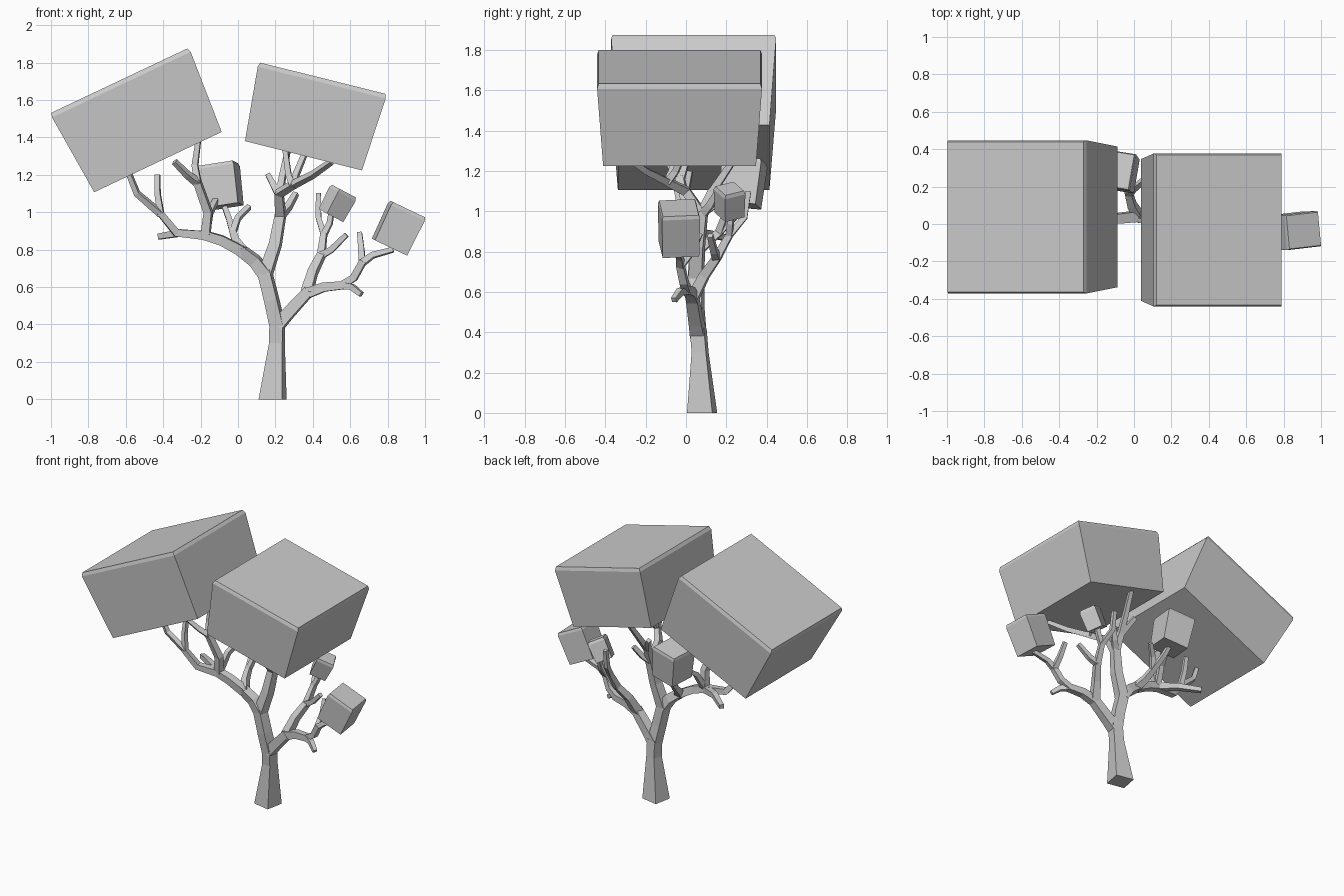
import bpy
import bmesh
from math import radians
from mathutils import Euler, Vector

cube = bpy.data.objects.get("Cube")
if cube:
    bpy.data.objects.remove(cube, do_unlink=True)

grey = bpy.data.materials.new("pale_grey")
grey.use_nodes = True
grey_color = (.6, .6, .6, 1)
grey.diffuse_color = grey_color
grey.node_tree.nodes["Principled BSDF"].inputs["Base Color"].default_value = grey_color

CORNERS = ((-1, -1), (1, -1), (1, 1), (-1, 1))
trunk_turn = Euler((0, 0, radians(-11))).to_matrix()
trunk_side = trunk_turn @ Vector((1, 0, 0))
trunk_depth = trunk_turn @ Vector((0, 1, 0))


def rectangle(center, side, depth, half_side, half_depth):
    return [center + side * half_side * a + depth * half_depth * b for a, b in CORNERS]


def loft(name, rings):
    """Closed, flat-shaded skin over a list of four-point rings."""
    bm = bmesh.new()
    loops = [[bm.verts.new(point) for point in ring] for ring in rings]
    for lower, upper in zip(loops, loops[1:]):
        for i in range(len(lower)):
            j = (i + 1) % len(lower)
            bm.faces.new((lower[i], lower[j], upper[j], upper[i]))
    bm.faces.new(loops[0])
    bm.faces.new(loops[-1])
    bmesh.ops.recalc_face_normals(bm, faces=bm.faces)
    mesh = bpy.data.meshes.new(name)
    bm.to_mesh(mesh)
    bm.free()
    mesh.materials.append(grey)
    bpy.context.collection.objects.link(bpy.data.objects.new(name, mesh))


def limb(name, parent, *path, tip=.013):
    """Tapering four-sided branch that grows out of the end of its parent."""
    origin, heading, parent_half = parent
    start = min(parent_half, tip * 1.5)
    points = [origin - heading * parent_half * .7] + [Vector(p) for p in path]
    last = len(points) - 1
    side = trunk_side
    rings = []
    for i, point in enumerate(points):
        tangent = (points[min(i + 1, last)] - points[max(i - 1, 0)]).normalized()
        if i == 0 and abs(tangent.dot(side)) > .8:
            side = trunk_depth
        side = (side - tangent * side.dot(tangent)).normalized()
        half = start + (tip - start) * i / last
        rings.append(rectangle(point, side, tangent.cross(side), half, half))
    loft(name, rings)
    return points[-1], tangent, tip


def foliage(name, base, size, depth, height, lean, yaw=0, roll=0, flare=.004, lip=.018):
    """Box widening upward, capped by a thin chamfered lid."""
    turn = Euler((radians(roll), radians(lean), 0)).to_matrix()
    turn = turn @ Euler((0, 0, radians(yaw))).to_matrix()
    side, front, up = turn.col
    levels = ((0, -flare), (height, 0), (height + lip, -lip / 3))
    loft(name, [rectangle(Vector(base) + up * rise, side, front,
                          size / 2 + grow, depth / 2 + grow)
                for rise, grow in levels])


# Trunk with a flared foot
trunk_top = Vector((.21, .06, .42))
trunk_levels = ((Vector((.185, .08, 0)), .064), (Vector((.208, .07, .3)), .036), (trunk_top, .036))
loft("trunk", [rectangle(center, trunk_side, trunk_depth, half, half)
               for center, half in trunk_levels])
trunk = trunk_top, Vector((0, 0, 1)), .036

# Main limbs
left_limb = limb("left_limb", trunk, (.18, .05, .53), (.14, .05, .69), tip=.034)
left_bough = limb("left_bough", left_limb, (.09, .05, .74), (.01, .04, .8), tip=.028)
left_arm = limb("left_arm", left_bough, (-.09, .03, .85), (-.19, .03, .88), tip=.024)
middle_bough = limb("middle_bough", left_limb, (.2, .06, .83), (.23, .08, 1), tip=.026)
right_limb = limb("right_limb", trunk, (.26, .05, .45), (.38, .03, .58), tip=.028)
right_arm = limb("right_arm", right_limb, (.46, .02, .6), (.57, 0, .61), tip=.021)

# Twigs on the left arm
limb("left_stub", left_arm, (-.3, .1, .89), (-.42, .19, .87), tip=.015)
left_outer_branch = limb("left_outer_branch", left_arm, (-.33, .01, .89), (-.42, -.02, 1), tip=.017)
limb("left_outer_twig", left_outer_branch, (-.43, 0, 1.1), (-.43, .02, 1.2))
limb("left_far_twig", left_outer_branch, (-.54, -.04, 1.1), (-.58, -.05, 1.2))
left_upright = limb("left_upright", left_arm, (-.16, .01, 1), (-.22, -.03, 1.17), tip=.019)
limb("left_upright_twig", left_upright, (-.27, -.06, 1.2), (-.34, -.1, 1.27))
limb("left_top_twig", left_upright, (-.23, 0, 1.25), (-.21, 0, 1.4))
limb("left_box_twig", left_arm, (-.15, .1, 1), (-.1, .25, 1.1))

# Twigs on the inner side of the left bough
inner_branch = limb("inner_branch", left_bough, (-.01, .1, .84), (-.03, .17, .9), tip=.017)
limb("inner_twig", inner_branch, (0, .19, .97), (.06, .24, 1.03))
limb("inner_box_twig", inner_branch, (-.05, .24, .97), (-.08, .27, 1.05))

# Twigs on the middle bough
middle_back = limb("middle_back_branch", middle_bough, (.22, .13, 1.1), tip=.019)
limb("middle_back_twig", middle_back, (.16, .2, 1.2))
limb("middle_tall_twig", middle_back, (.24, .2, 1.2), (.27, .3, 1.35))
limb("middle_side_twig", middle_bough, (.27, .12, 1.03), (.31, .16, 1.1), tip=.014)
middle_front = limb("middle_front_branch", middle_bough, (.22, 0, 1.1), (.3, -.1, 1.15), tip=.018)
limb("middle_front_twig", middle_front, (.4, -.2, 1.2), (.5, -.3, 1.27))
limb("middle_inner_twig", middle_front, (.27, -.07, 1.2), (.25, -.05, 1.35))
limb("middle_outer_twig", middle_front, (.31, -.05, 1.2), (.36, 0, 1.32))

# Twigs on the right arm
right_box_branch = limb("right_box_branch", right_arm, (.62, -.01, .65), (.67, -.03, .74), tip=.018)
limb("right_box_twig", right_box_branch, (.72, -.03, .77), (.83, -.04, .8))
limb("right_up_twig", right_box_branch, (.66, .03, .8), (.65, .07, .89))
limb("right_down_stub", right_arm, (.61, -.03, .6), (.66, -.06, .56))

# Twigs on the right upright
right_upright = limb("right_upright", right_limb, (.4, .09, .68), (.45, .16, .78), tip=.02)
limb("right_side_twig", right_upright, (.5, .14, .8), (.58, .12, .88))
right_back = limb("right_back_branch", right_upright, (.46, .22, .89), tip=.016)
limb("right_back_twig", right_back, (.43, .29, .97), (.43, .31, 1.1))
limb("right_small_twig", right_back, (.49, .22, .94), (.5, .22, 1))

# Foliage boxes
foliage("left_large_foliage", (-.428, .038, 1.268), .82, .818, .458,
        lean=-25.3, flare=.033, lip=.024)
foliage("right_large_foliage", (.35, -.032, 1.302), .705, .818, .403,
        lean=14, flare=.03, lip=.024)
foliage("right_small_foliage", (.81, -.035, .813), .2, .19, .208, lean=25.5, yaw=6)
foliage("left_small_foliage", (-.075, .268, 1.03), .2, .2, .21,
        lean=-8, yaw=-9, roll=-6, flare=.008)
foliage("back_small_foliage", (.497, .216, .982), .12, .115, .13, lean=28, yaw=28)
